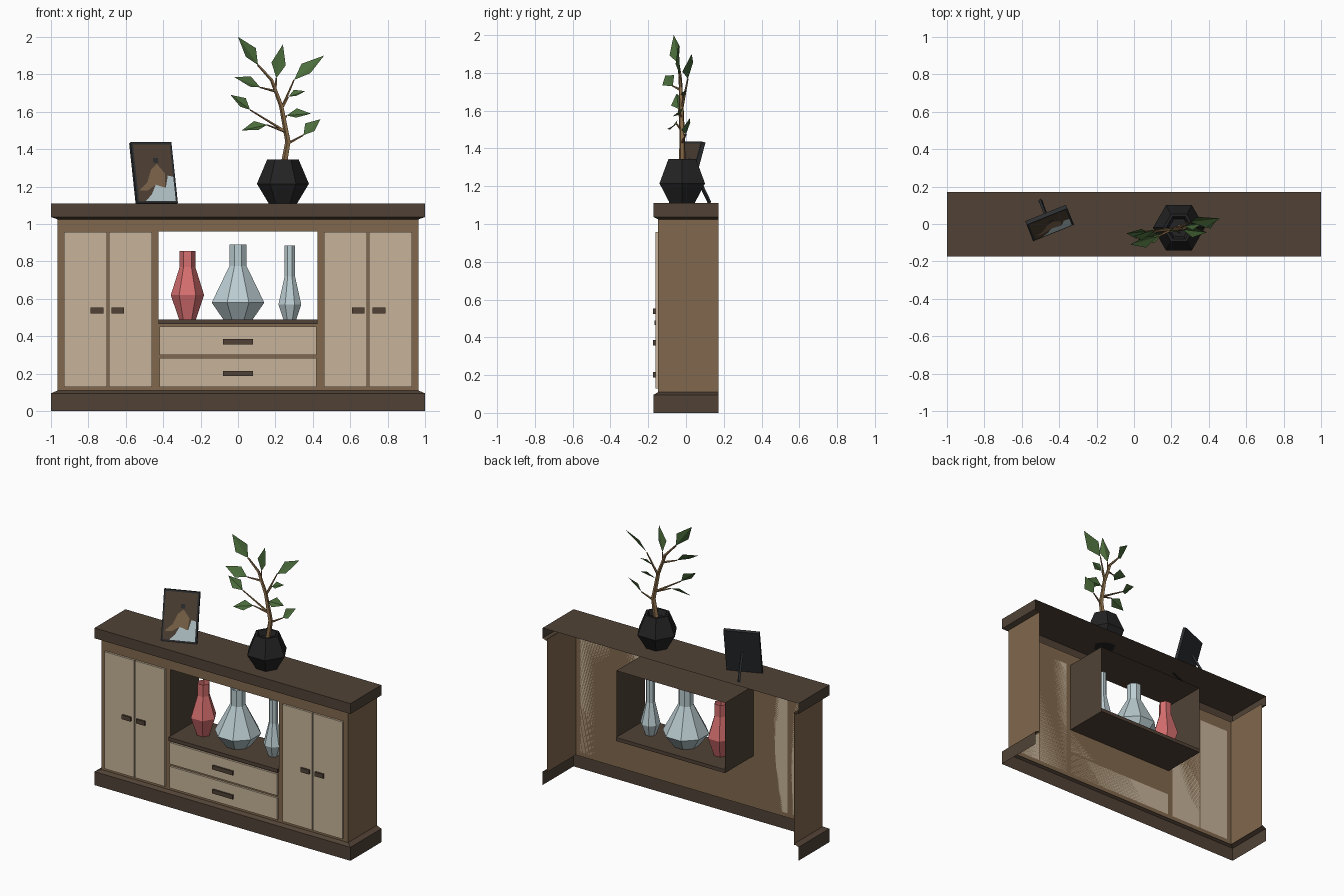
import bpy, math
from mathutils import Vector, Matrix

if "Cube" in bpy.data.objects:
    bpy.data.objects.remove(bpy.data.objects["Cube"])


def material(name, rgb):
    m = bpy.data.materials.new(name)
    m.diffuse_color = (*rgb, 1)
    m.use_nodes = True
    m.node_tree.nodes["Principled BSDF"].inputs["Base Color"].default_value = m.diffuse_color
    return m


DARK = material("dark wood", (.082, .055, .037))
TAN = material("tan wood", (.220, .140, .074))
BEIGE = material("beige panel", (.570, .455, .320))
RED = material("red ceramic", (.68, .16, .16))
BLUE = material("pale blue ceramic", (.50, .61, .64))
BLACK = material("black pot", (.017, .017, .018))
GREEN = material("leaf green", (.072, .155, .045))
STEM = material("stem brown", (.262, .155, .068))
GREY = material("frame grey", (.026, .028, .031))


def mesh(name, verts, faces, mat):
    me = bpy.data.meshes.new(name)
    me.from_pydata([tuple(v) for v in verts], [], faces)
    me.materials.append(mat)
    me.update()
    ob = bpy.data.objects.new(name, me)
    bpy.context.collection.objects.link(ob)
    return ob


def box(name, x, y, z, mat):
    v = [(a, b, c) for a in x for b in y for c in z]
    f = [(0, 1, 3, 2), (4, 6, 7, 5), (0, 4, 5, 1), (2, 3, 7, 6), (0, 2, 6, 4), (1, 5, 7, 3)]
    return mesh(name, v, f, mat)


def u_strip(name, levels, mat, lid=False):
    """Three-sided skirt, open at the back; levels are (z, half width, front y)."""
    v, f = [], []
    for z, w, y in levels:
        v += [(-w, BACK, z), (-w, y, z), (w, y, z), (w, BACK, z)]
    for i in range(len(levels) - 1):
        for j in range(3):
            a = i * 4 + j
            f.append((a, a + 1, a + 5, a + 4))
    if lid:
        n = len(v) - 4
        f.append((n, n + 1, n + 2, n + 3))
    return mesh(name, v, f, mat)


def lathe(name, center, profile, sides, offset, mat):
    v, f = [], []
    for r, z in profile:
        for k in range(sides):
            a = math.radians(offset) + math.tau * k / sides
            v.append((center[0] + r * math.cos(a), center[1] + r * math.sin(a), z))
    for i in range(len(profile) - 1):
        for k in range(sides):
            n = (k + 1) % sides
            f.append((i * sides + k, i * sides + n, (i + 1) * sides + n, (i + 1) * sides + k))
    f.append(tuple(range(sides))[::-1])
    return mesh(name, v, f, mat)


def tube(name, pts, r0, r1, mat, sides=5):
    pts = [Vector(p) for p in pts]
    v, f = [], []
    for i, p in enumerate(pts):
        d = (pts[min(i + 1, len(pts) - 1)] - pts[max(i - 1, 0)]).normalized()
        s = d.cross(Vector((0, 1, 0))).normalized()
        t = s.cross(d)
        r = r0 + (r1 - r0) * i / (len(pts) - 1)
        for k in range(sides):
            a = math.tau * k / sides
            v.append(p + r * (s * math.cos(a) + t * math.sin(a)))
    for i in range(len(pts) - 1):
        for k in range(sides):
            n = (k + 1) % sides
            f.append((i * sides + k, i * sides + n, (i + 1) * sides + n, (i + 1) * sides + k))
    return mesh(name, v, f, mat)


# Cabinet shell, open at the back
BACK, FRONT, LIP = .172, -.148, -.173
W, OW, ZB, ZT = .965, .425, .10, 1.04
u_strip("plinth", [(0, 1, LIP), (.095, 1, LIP), (.11, W, FRONT)], DARK)
u_strip("top_slab", [(1.025, W, FRONT), (1.037, 1, LIP), (1.11, 1, LIP)], DARK, lid=True)

v, f = [], []
for x0, x1, z0, z1 in [(-W, -OW, ZB, ZT), (OW, W, ZB, ZT), (-OW, OW, .96, ZT), (-OW, OW, ZB, .47)]:
    n = len(v)
    v += [(x0, FRONT, z0), (x1, FRONT, z0), (x1, FRONT, z1), (x0, FRONT, z1)]
    f.append((n, n + 1, n + 2, n + 3))
mesh("front_frame", v, f, TAN)
for s, side in ((-1, "left"), (1, "right")):
    mesh(side + "_side", [(s * W, FRONT, ZB), (s * W, BACK, ZB), (s * W, BACK, ZT), (s * W, FRONT, ZT)],
         [(0, 1, 2, 3)[::s]], TAN)

# Open niche and its shelf
mesh("niche_lining", [(x, y, z) for y in (FRONT, BACK - .002)
                      for x, z in ((-OW, .47), (-OW, .96), (OW, .96), (OW, .47))],
     [(0, 1, 5, 4), (1, 2, 6, 5), (2, 3, 7, 6)], DARK)
box("shelf", (-OW, OW), (-.168, BACK), (.465, .49), DARK)

# Doors, drawers and handles
for s, side in ((-1, "left"), (1, "right")):
    for i, (a, b, h0, h1) in enumerate([(.46, .69, .61, .675), (.70, .93, .72, .787)]):
        box(f"{side}_door_{i}", sorted((s * a, s * b)), (-.162, FRONT), (.13, .957), BEIGE)
        box(f"{side}_door_handle_{i}", sorted((s * h0, s * h1)), (-.174, -.160), (.523, .553), DARK)
for i, (z0, z1) in enumerate([(.13, .283), (.30, .452)]):
    box(f"drawer_{i}", (-.42, .42), (-.162, FRONT), (z0, z1), BEIGE)
    m = (z0 + z1) / 2 - .005
    box(f"drawer_handle_{i}", (-.08, .08), (-.174, -.160), (m - .014, m + .014), DARK)

# Vases
lathe("red_vase", (-.27, 0), [(.045, .49), (.089, .62), (.042, .77), (.042, .855)], 6, 0, RED)
lathe("wide_vase", (0, 0), [(.085, .49), (.152, .58), (.05, .775), (.05, .89)], 8, 22.5, BLUE)
lathe("slim_vase", (.277, 0), [(.037, .49), (.066, .57), (.03, .72), (.03, .885)], 8, 22.5, BLUE)

# Plant pot with a sunken inside
lathe("plant_pot", (.24, -.02),
      [(.05, 1.30), (.068, 1.345), (.084, 1.345), (.139, 1.215), (.076, 1.11)][::-1], 6, 0, BLACK)
lathe("pot_soil", (.24, -.02), [(.058, 1.31), (.058, 1.312)], 6, 0, BLACK)

# Stem, branches and leaves
tube("stem", [(.24, -.02, 1.28), (.268, -.02, 1.44), (.232, -.025, 1.63), (.18, -.03, 1.77), (.107, -.04, 1.85)],
     .019, .006, STEM)
LEAVES = [  # branch start, leaf base, leaf tip, half width
    ((.20, -.03, 1.72), (.205, -.03, 1.78), (.24, -.04, 1.96), .040),
    ((.18, -.03, 1.77), (.107, -.04, 1.85), (0, -.065, 2.0), .045),
    ((.235, -.02, 1.62), (.30, .01, 1.77), (.46, .03, 1.90), .045),
    ((.20, -.03, 1.71), (.12, -.07, 1.73), (-.02, -.11, 1.785), .042),
    ((.235, -.02, 1.62), (.27, -.01, 1.68), (.36, 0, 1.71), .025),
    ((.262, -.02, 1.49), (.065, -.04, 1.61), (-.04, -.05, 1.69), .038),
    ((.245, -.02, 1.55), (.26, -.03, 1.58), (.39, -.045, 1.59), .038),
    ((.262, -.02, 1.49), (.155, -.05, 1.53), (.02, -.085, 1.50), .038),
    ((.268, -.02, 1.43), (.35, 0, 1.475), (.44, .02, 1.56), .040),
]
for i, (start, base, tip, w) in enumerate(LEAVES):
    tube(f"branch_{i}", [start, base], .008, .004, STEM)
    base, tip = Vector(base), Vector(tip)
    d = tip - base
    side = d.cross(Vector((0, -.65, .75))).normalized()
    up = side.cross(d).normalized()
    mid = base + d * .42
    mesh(f"leaf_{i}", [base, mid + side * w + up * .012, tip, mid - side * w + up * .012, mid],
         [(0, 4, 1), (1, 4, 2), (2, 4, 3), (3, 4, 0)], GREEN)

# Picture frame, turned and leaning back on a strut
FW, FH = .235, .338
place = (Matrix.Translation((-.43, -.047, 1.112)) @ Matrix.Rotation(math.radians(22), 4, 'Z')
         @ Matrix.Rotation(math.radians(-16), 4, 'X'))
box("photo_frame", (-FW / 2, FW / 2), (0, .022), (0, FH), GREY).matrix_world = place


def picture(name, pts, depth, mat):
    v = [((u - .5) * FW, -depth, t * FH) for u, t in pts]
    mesh(name, v, [tuple(range(len(v)))], mat).matrix_world = place


picture("picture_sky", [(.05, .035), (.95, .035), (.95, .965), (.05, .965)], .001, DARK)
picture("picture_water", [(.22, .035), (.95, .035), (.95, .43), (.82, .45), (.74, .25), (.5, .3), (.38, .14)],
        .002, BLUE)
picture("picture_hill", [(.08, .2), (.3, .34), (.42, .54), (.58, .64), (.76, .48), (.72, .25), (.5, .3), (.28, .2)],
        .003, TAN)
picture("picture_spot", [(.5, .66), (.62, .66), (.62, .74), (.5, .74)], .003, GREY)
tube("frame_strut", [(-.47, .045, 1.28), (-.50, .125, 1.112)], .010, .010, GREY, 4)
